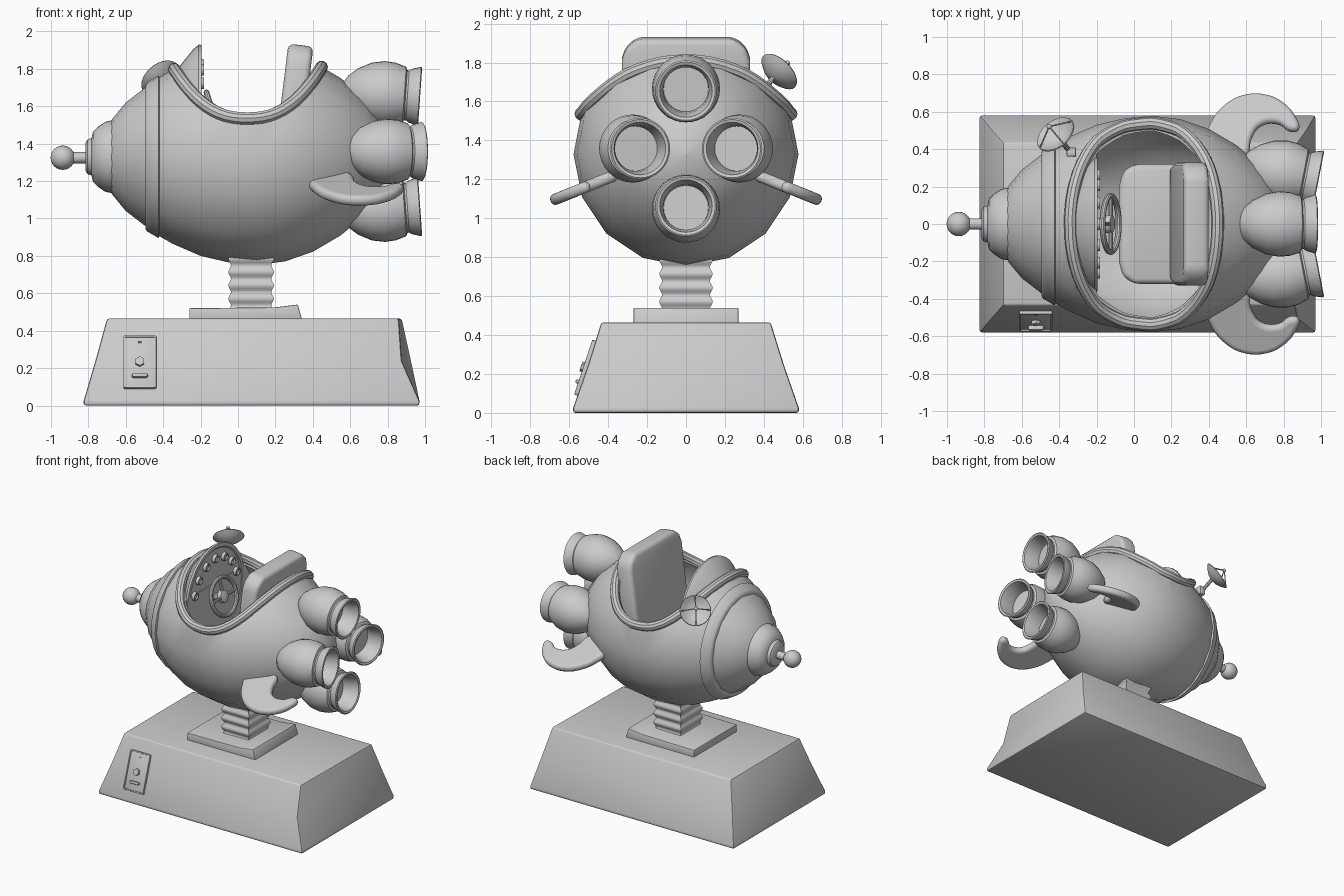
import bpy, bmesh, math
from mathutils import Matrix, Vector

if "Cube" in bpy.data.objects:
    bpy.data.objects.remove(bpy.data.objects["Cube"])

GREY = bpy.data.materials.new("light_grey")
GREY.diffuse_color = (0.6, 0.6, 0.6, 1)
GREY.use_nodes = True
GREY.node_tree.nodes["Principled BSDF"].inputs["Base Color"].default_value = GREY.diffuse_color
T, RAD = Matrix.Translation, math.radians
CZ = 1.33  # height of the hull axis


def activate(ob):
    bpy.ops.object.select_all(action='DESELECT')
    ob.select_set(True)
    bpy.context.view_layer.objects.active = ob


def finish(ob, bevel=0, seg=2):
    activate(ob)
    if bevel:
        m = ob.modifiers.new("bevel", 'BEVEL')
        m.width, m.segments, m.limit_method = bevel, seg, 'ANGLE'
        bpy.ops.object.modifier_apply(modifier="bevel")
    ob.data.materials.clear()
    ob.data.materials.append(GREY)
    bpy.ops.object.shade_smooth_by_angle(angle=RAD(35))
    return ob


def loft(name, rings, mat=Matrix(), bevel=0, seg=2):
    """Skin a list of equal-length closed rings and cap both ends."""
    bm = bmesh.new()
    vs = [[bm.verts.new(mat @ Vector(p)) for p in r] for r in rings]
    n = len(rings[0])
    for a, b in zip(vs, vs[1:]):
        for i in range(n):
            j = (i + 1) % n
            bm.faces.new((a[i], a[j], b[j], b[i]))
    bm.faces.new(vs[0])
    bm.faces.new(vs[-1])
    bmesh.ops.remove_doubles(bm, verts=bm.verts, dist=1e-5)
    bmesh.ops.recalc_face_normals(bm, faces=bm.faces)
    me = bpy.data.meshes.new(name)
    bm.to_mesh(me)
    bm.free()
    ob = bpy.data.objects.new(name, me)
    bpy.context.collection.objects.link(ob)
    return finish(ob, bevel, seg)


def lathe(name, prof, n=32, mat=Matrix(), sy=1):
    """Revolve (x, radius) points around the local x axis."""
    ring = lambda x, r: [(x, sy * r * math.sin(k * math.tau / n), r * math.cos(k * math.tau / n))
                         for k in range(n)]
    # zero-radius ends become tiny caps so that the loft stays closed
    return loft(name, [ring(x, max(r, 0.001)) for x, r in prof], mat)


def prism(name, pts, y0, y1, **kw):
    return loft(name, [[(x, y, z) for x, z in pts] for y in (y0, y1)], **kw)


def box(name, size, mat, bevel=0.004, seg=2):
    a, b, c = (s / 2 for s in size)
    return loft(name, [[(-a, -b, z), (a, -b, z), (a, b, z), (-a, b, z)] for z in (-c, c)], mat, bevel, seg)


def ball(name, loc, r):
    a = [math.pi * i / 12 for i in range(13)]
    return lathe(name, [(-r * math.cos(t), r * math.sin(t)) for t in a], 24, T(loc))


def tube(name, pts, r, cyclic=False):
    cu = bpy.data.curves.new(name, 'CURVE')
    cu.dimensions, cu.bevel_depth, cu.bevel_resolution, cu.use_fill_caps = '3D', r, 3, True
    sp = cu.splines.new('POLY')
    sp.points.add(len(pts) - 1)
    for p, q in zip(sp.points, pts):
        p.co = (*q, 1)
    sp.use_cyclic_u = cyclic
    ob = bpy.data.objects.new(name, cu)
    bpy.context.collection.objects.link(ob)
    activate(ob)
    bpy.ops.object.convert(target='MESH')
    return finish(bpy.context.object)


def cut(ob, cutter):
    activate(ob)
    m = ob.modifiers.new("cut", 'BOOLEAN')
    m.operation, m.solver, m.object = 'DIFFERENCE', 'EXACT', cutter
    bpy.ops.object.modifier_apply(modifier="cut")
    bpy.data.objects.remove(cutter)
    finish(ob)


# Base: tapered block, with its front right corner bent inwards
def rect(x0, x1, y, z, kink=0):
    return [(x0, -y, z), (x1 - kink, -y, z), (x1, y, z), (x0, y, z)]
loft("base", [rect(-.825, .97, .58, 0), rect(-.825, .97, .58, .025), rect(-.762, .925, .505, .24, .05),
              rect(-.70, .875, .435, .465, .015)], bevel=.012)

# Pedestal plate and bellows column
prism("pedestal_plate", [(-.26, .45), (.345, .45), (.32, .54), (.2, .525), (-.26, .52)], -.27, .27, bevel=.006)
N = 40
bel = []
for i in range(N + 1):
    w = .007 * math.cos(i / N * math.tau * 4.5)
    bel.append([(x + .07, y, .5 + .32 * i / N) for x, y in
                ((-.115 - w, -.13 - w), (.115 + w, -.13 - w), (.115 + w, .13 + w), (-.115 - w, .13 + w))])
loft("bellows_column", bel)

# Coin panel on the sloping front of the base
P = T((-.525, -.512, .23)) @ Matrix.Rotation(RAD(-18.5), 4, 'X')
box("coin_panel", (.16, .02, .28), P, .003)
for s in (-1, 1):
    box("coin_panel_side_trim", (.01, .034, .29), P @ T((.083 * s, 0, 0)), .003)
    box("coin_panel_end_trim", (.17, .034, .01), P @ T((0, 0, .143 * s)), .003)
turn = Matrix.Rotation(RAD(-90), 4, 'Z')
lathe("coin_button", [(0, 0), (0, .028), (.028, .026), (.03, 0)], 6, P @ turn)
box("coin_tray", (.085, .04, .02), P @ T((0, -.012, -.08)), .008)
box("coin_slot", (.02, .026, .006), P @ T((0, 0, .11)), .001)

# Hull with cockpit opening and hollow inside
HULL = [(-.69, 0), (-.69, .17), (-.67, .205), (-.6, .29), (-.5, .367), (-.42, .425), (-.35, .465), (-.2, .53),
        (-.05, .565), (.1, .578), (.25, .56), (.4, .508), (.55, .42), (.68, .31), (.78, .18), (.82, 0)]
AX = T((0, 0, CZ))
hull = lathe("hull", HULL, 16, AX)


def edge_z(x):
    return 1.535 + .28 * abs((x - .05) / .4) ** 2.4


def radius(x):
    for (a, r), (b, s) in zip(HULL[1:], HULL[2:]):
        if a <= x <= b:
            return r + (s - r) * (x - a) / (b - a)


def edge_y2(x):
    return radius(x) ** 2 - (edge_z(x) - CZ) ** 2


xs = [-.42 + .03 * i for i in range(32)]
cut(hull, prism("opening_cutter", [(x, edge_z(x)) for x in xs] + [(xs[-1], 2.6), (xs[0], 2.6)], -1, 1))
cut(hull, lathe("cavity_cutter", [(-.2, 0), (-.2, .485), (-.05, .525), (.1, .54), (.25, .52), (.4, .465),
                                  (.5, .38), (.5, 0)], 16, AX))

# Padded rim following the opening
ok = [x for x in (-.45 + .001 * i for i in range(960)) if edge_y2(x) > 0]
mid, half = (ok[0] + ok[-1]) / 2, (ok[-1] - ok[0]) / 2
rim = []
for k in range(64):
    t = k * math.tau / 64
    x = mid + half * math.cos(t)
    rim.append((x, math.copysign(math.sqrt(max(0, edge_y2(x))), math.sin(t)), edge_z(x)))
tube("cockpit_rim", rim, .034, True)

# Nose: stepped cap, rod, ball and the band around the hull
lathe("nose_cap", [(-.815, 0), (-.815, .075), (-.805, .092), (-.783, .10), (-.775, .135), (-.75, .16),
                   (-.71, .187), (-.672, .195), (-.66, 0)], 32, AX)
lathe("nose_rod", [(-.9, 0), (-.9, .03), (-.8, .03), (-.8, 0)], 16, T((0, 0, 1.325)))
ball("nose_ball", (-.937, 0, 1.325), .065)
lathe("hull_band", [(-.495, .35), (-.495, .385), (-.485, .40), (-.445, .423), (-.425, .435), (-.42, .425),
                    (-.42, .38)], 32, AX)

# Four rocket engines, angled slightly inwards
ENGINE = [(0, 0), (.01, .04), (.04, .085), (.09, .127), (.16, .162), (.23, .175), (.29, .17), (.345, .152),
          (.352, .135), (.362, .133), (.375, .143), (.425, .158), (.43, .15), (.425, .135), (.36, .118),
          (.30, .115), (.30, 0)]
for k, name in enumerate(("top", "left", "bottom", "right")):
    off, tilt, x0 = ((.325, 4, .545), (.318, 11, .565))[k % 2]
    lathe(name + "_engine", ENGINE, 32, T((0, 0, 1.358)) @ Matrix.Rotation(k * math.pi / 2, 4, 'X')
          @ T((x0, 0, off)) @ Matrix.Rotation(RAD(tilt), 4, 'Y'))

# Two curved fins with rounded edges
FIN = [(.38, .42), (.41, .54), (.48, .63), (.58, .685), (.70, .69), (.80, .645), (.87, .56), (.88, .505),
       (.84, .495), (.77, .535), (.68, .525), (.63, .46), (.6, .36), (.48, .33)]
for s, name in ((1, "back_fin"), (-1, "front_fin")):
    cu = bpy.data.curves.new(name, 'CURVE')
    cu.dimensions, cu.fill_mode = '2D', 'BOTH'
    cu.extrude, cu.bevel_depth, cu.bevel_resolution, cu.offset = .003, .026, 3, -.026
    cu.resolution_u = 5
    sp = cu.splines.new('BEZIER')
    sp.bezier_points.add(len(FIN) - 1)
    for b, (x, y) in zip(sp.bezier_points, FIN):
        b.co = (x, (y - .38) / math.cos(RAD(22)), 0)
        b.handle_left_type = b.handle_right_type = 'AUTO'
    sp.use_cyclic_u = True
    fin = bpy.data.objects.new(name, cu)
    bpy.context.collection.objects.link(fin)
    activate(fin)
    bpy.ops.object.convert(target='MESH')
    fin = bpy.context.object
    fin.data.transform(T((0, .38, 1.215)) @ Matrix.Rotation(RAD(-22), 4, 'X'))
    if s < 0:
        fin.data.transform(Matrix.Diagonal((1, -1, 1, 1)))
        fin.data.flip_normals()
    finish(fin)

# Seat: cushion and backrest
loft("seat_cushion", [[(.27, -.32, z), (.27, .32, z), (0, .32, z), (-.06, .28, z), (-.08, .2, z), (-.08, -.2, z),
                       (-.06, -.28, z), (0, -.32, z)] for z in (.95, 1.3)], bevel=.03, seg=3)
BACK = [(-.3, 0), (.3, 0), (.33, .2), (.33, .58), (.31, .64), (.25, .69), (-.25, .69), (-.31, .64),
        (-.33, .58), (-.33, .2)]
loft("seat_back", [[(x, y, z) for y, z in BACK] for x in (0, .135)],
     T((.185, 0, 1.25)) @ Matrix.Rotation(RAD(7), 4, 'Y'), .03, 3)

# Dashboard hood, gauges and steering wheel
lathe("dashboard", [(-.36, 0), (-.36, .2), (-.3, .28), (-.24, .355), (-.21, .38), (-.195, .378), (-.195, .35),
                    (-.205, .34), (-.205, 0)], 32, T((0, 0, 1.55)), .95)
for k in range(7):
    a = RAD(-75 + 25 * k)
    lathe("gauge", [(0, 0), (0, .034), (.025, .03), (.025, .022), (.015, .02), (.015, 0)], 16,
          T((-.207, .27 * math.sin(a), 1.55 + .27 * math.cos(a))))
W = T((-.125, 0, 1.54)) @ Matrix.Rotation(RAD(-18), 4, 'Y')
circ = [W @ Vector((0, .15 * math.sin(k * math.tau / 32), .14 * math.cos(k * math.tau / 32))) for k in range(32)]
tube("steering_wheel", circ, .016, True)
tube("steering_column", [W @ Vector((-.12, 0, 0)), W @ Vector((0, 0, 0))], .025)
lathe("steering_hub", [(-.02, 0), (-.02, .05), (.01, .045), (.02, 0)], 24, W)
for k in (0, 8, 24):
    tube("steering_spoke", [W @ Vector((0, 0, 0)), circ[k]], .012)

# Dish aerial on the back left shoulder
C, D = Vector((-.39, .445, 1.72)), Vector((-.5, .6, .6)).normalized()
M = T(C) @ D.to_track_quat('X', 'Z').to_matrix().to_4x4()
lathe("dish", [(0, 0), (.012, .05), (.03, .085), (.055, .115), (.06, .112), (.036, .082), (.018, .05), (.007, 0)],
      24, M)
tube("dish_arm", [(-.32, .36, 1.59), C], .014)
box("dish_mount", (.05, .05, .07), T((-.335, .385, 1.63)), .008)
tip = M @ Vector((.125, 0, 0))
for k in range(4):
    a = k * math.pi / 2
    tube("dish_strut", [M @ Vector((.055, .11 * math.sin(a), .11 * math.cos(a))), tip], .004)
ball("dish_feed", tip, .014)
